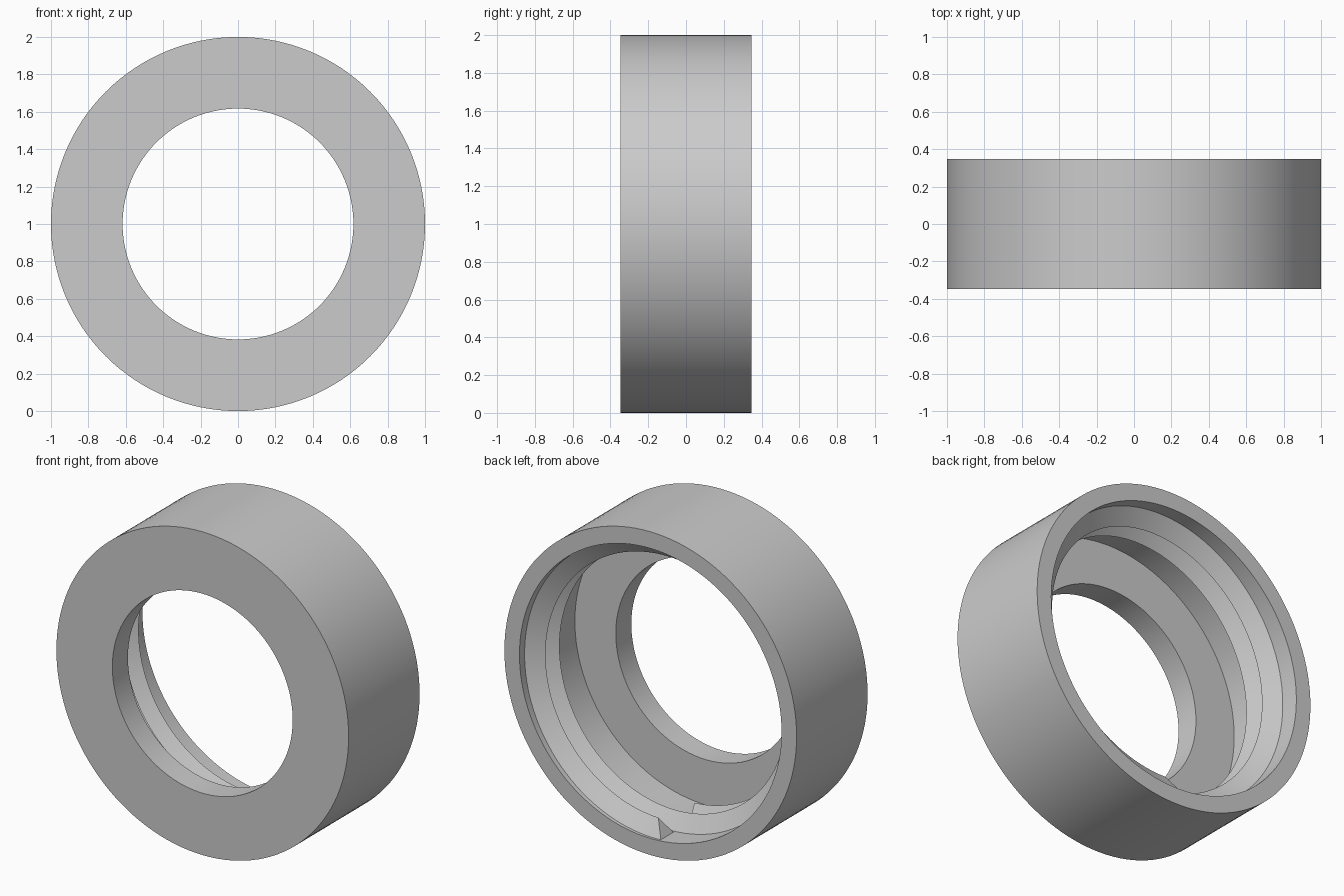
import bpy, bmesh, math

if "Cube" in bpy.data.objects:
    bpy.data.objects.remove(bpy.data.objects["Cube"])

HALF = 0.347      # half depth of the ring along y
BORE = 0.897      # radius of the wide bore
SEG = 128


def finish(bm, name):
    bmesh.ops.recalc_face_normals(bm, faces=bm.faces)
    mesh = bpy.data.meshes.new(name)
    bm.to_mesh(mesh)
    bm.free()
    ob = bpy.data.objects.new(name, mesh)
    bpy.context.collection.objects.link(ob)
    bpy.ops.object.select_all(action='DESELECT')
    ob.select_set(True)
    bpy.context.view_layer.objects.active = ob
    bpy.ops.object.shade_smooth_by_angle(angle=math.radians(30))
    return ob


def point(r, y, a):
    # angle 0 is the lowest point, turning towards +x
    return (r * math.sin(a), y, 1 - r * math.cos(a))


# Ring body: stepped section turned around the y axis
section = [(1, -HALF), (1, HALF), (BORE, HALF), (BORE, -0.195),
           (0.617, -0.195), (0.617, -HALF)]
bm = bmesh.new()
rings = [[bm.verts.new(point(r, y, 2 * math.pi * i / SEG)) for r, y in section]
         for i in range(SEG)]
for i in range(SEG):
    a, b = rings[i], rings[(i + 1) % SEG]
    for j in range(len(section)):
        k = (j + 1) % len(section)
        bm.faces.new((a[j], a[k], b[k], b[j]))
finish(bm, "ring_body")

# Internal thread: triangular ridge, two turns, starting at the back rim
TURNS, PITCH, WIDTH, HEIGHT = 2, 0.137, 0.128, 0.10
bm = bmesh.new()
loops = []
for i in range(TURNS * SEG + 1):
    turn = i / SEG
    a = 2 * math.pi * turn - 0.07
    y = HALF - 0.012 - PITCH * turn
    lead = 0.07 if i == 0 else 0.05 if i == 1 else 0.02 if i == 2 else 0
    loops.append([bm.verts.new(point(BORE + 0.004, y, a)),
                  bm.verts.new(point(BORE - HEIGHT, y - WIDTH / 2, a + lead)),
                  bm.verts.new(point(BORE + 0.004, y - WIDTH, a))])
for a, b in zip(loops, loops[1:]):
    for j in range(3):
        k = (j + 1) % 3
        bm.faces.new((a[j], a[k], b[k], b[j]))
bm.faces.new(loops[0])
bm.faces.new(loops[-1])
finish(bm, "inner_thread")
